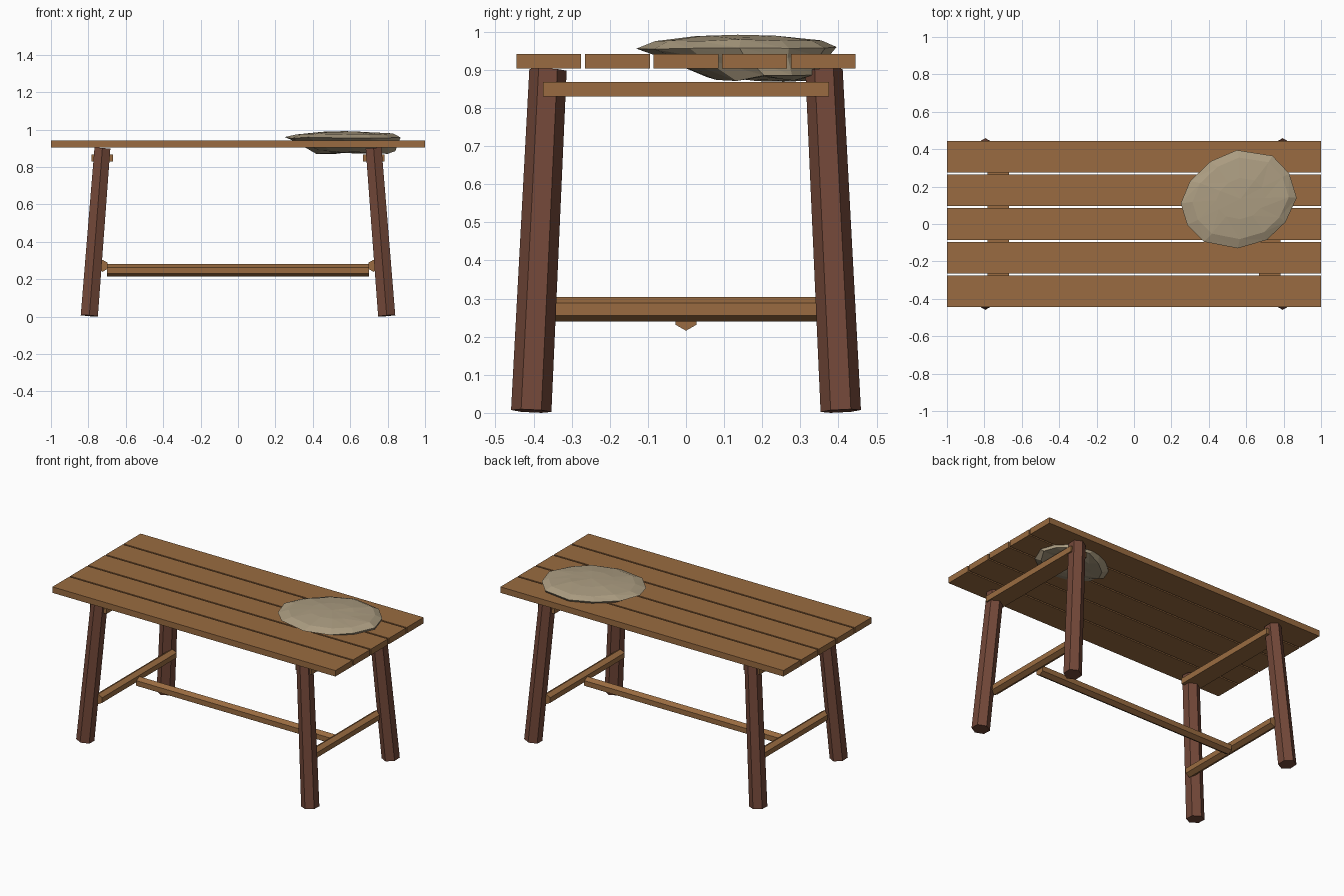
import bpy, bmesh, random
from math import pi, cos, sin
from mathutils import Vector, Matrix

random.seed(4)
old = bpy.data.objects.get("Cube")
if old:
    bpy.data.objects.remove(old, do_unlink=True)


def material(name, rgb):
    mat = bpy.data.materials.new(name)
    mat.use_nodes = True
    mat.diffuse_color = (*rgb, 1)
    mat.node_tree.nodes["Principled BSDF"].inputs["Base Color"].default_value = (*rgb, 1)
    return mat


plank_wood = material("plank wood", (0.32, 0.148, 0.052))
dark_wood = material("dark leg wood", (0.17, 0.064, 0.04))
pale_stone = material("pale stone", (0.41, 0.335, 0.22))


def finish(name, bm, mat):
    bmesh.ops.recalc_face_normals(bm, faces=bm.faces)
    mesh = bpy.data.meshes.new(name)
    bm.to_mesh(mesh)
    bm.free()
    mesh.materials.append(mat)
    obj = bpy.data.objects.new(name, mesh)
    bpy.context.collection.objects.link(obj)
    return obj


def box(name, center, size, mat):
    bm = bmesh.new()
    bmesh.ops.create_cube(bm, size=1, matrix=Matrix.Translation(center) @ Matrix.Diagonal((*size, 1)))
    return finish(name, bm, mat)


def hex_bar(name, start, end, r_start, r_end, corner, mat):
    """Six-sided bar between two points, one corner pointing along 'corner'."""
    start, end = Vector(start), Vector(end)
    axis = (end - start).normalized()
    u = Vector(corner)
    u = (u - axis * u.dot(axis)).normalized()
    v = axis.cross(u)
    bm = bmesh.new()
    rings = []
    for p, r in ((start, r_start), (end, r_end)):
        rings.append([bm.verts.new(p + r * (u * cos(i * pi / 3) + v * sin(i * pi / 3))) for i in range(6)])
        bm.faces.new(rings[-1])
    for i in range(6):
        j = (i + 1) % 6
        bm.faces.new((rings[0][i], rings[0][j], rings[1][j], rings[1][i]))
    return finish(name, bm, mat)


# Table top planks
for i in range(5):
    box(f"top_plank_{i + 1}", (0, (i - 2) * 0.18, 0.923), (2, 0.17, 0.038), plank_wood)

# Splayed legs, with a support bar and a stretcher at each end
for side, sx in (("left", 1), ("right", -1)):
    for end, sy in (("front", -1), ("back", 1)):
        hex_bar(f"{end}_{side}_leg", (sx * 0.795, sy * 0.406, 0.005), (sx * 0.725, sy * 0.362, 0.9),
                0.053, 0.049, (0, 1, 0), dark_wood)
    box(f"{side}_top_support", (sx * 0.725, 0, 0.849), (0.115, 0.75, 0.037), plank_wood)
    hex_bar(f"{side}_stretcher", (sx * 0.725, -0.375, 0.272), (sx * 0.725, 0.375, 0.272),
            0.0325, 0.0325, (0, 0, 1), plank_wood)

# Long stretcher
hex_bar("long_stretcher", (-0.7, 0, 0.248), (0.7, 0, 0.248), 0.0325, 0.0325, (0, 0, 1), plank_wood)

# Flat faceted stone sunk into the top
outline = [(.25, .11), (.30, .23), (.41, .335), (.55, .395), (.74, .365), (.83, .27),
           (.87, .14), (.81, .01), (.71, -.085), (.555, -.13), (.375, -.095), (.285, -.005)]
middle = Vector((0.56, 0.13))
# Each ring: centre, x scale, y scale, height, height jitter
layers = [((0.63, 0.2), 0.45, 0.35, 0.877, 0.006),
          ((0.63, 0.2), 0.68, 0.56, 0.878, 0.012),
          ((0.58, 0.145), 0.9, 0.87, 0.935, 0.004),
          ((0.56, 0.13), 1.0, 1.0, 0.957, 0.004),
          ((0.57, 0.135), 0.83, 0.83, 0.977, 0.003),
          ((0.57, 0.135), 0.42, 0.42, 0.988, 0.002)]
bm = bmesh.new()
rings = []
for (cx, cy), kx, ky, z, jitter in layers:
    rings.append([bm.verts.new((cx + (x - middle.x) * kx, cy + (y - middle.y) * ky,
                                z + random.uniform(-jitter, jitter))) for x, y in outline])
bottom = bm.verts.new((0.62, 0.2, 0.882))
top = bm.verts.new((0.57, 0.135, 0.992))
n = len(outline)
for i in range(n):
    j = (i + 1) % n
    for low, high in zip(rings, rings[1:]):
        bm.faces.new((low[i], low[j], high[j]))
        bm.faces.new((low[i], high[j], high[i]))
    bm.faces.new((bottom, rings[0][i], rings[0][j]))
    bm.faces.new((top, rings[-1][j], rings[-1][i]))
finish("flat_stone", bm, pale_stone)
